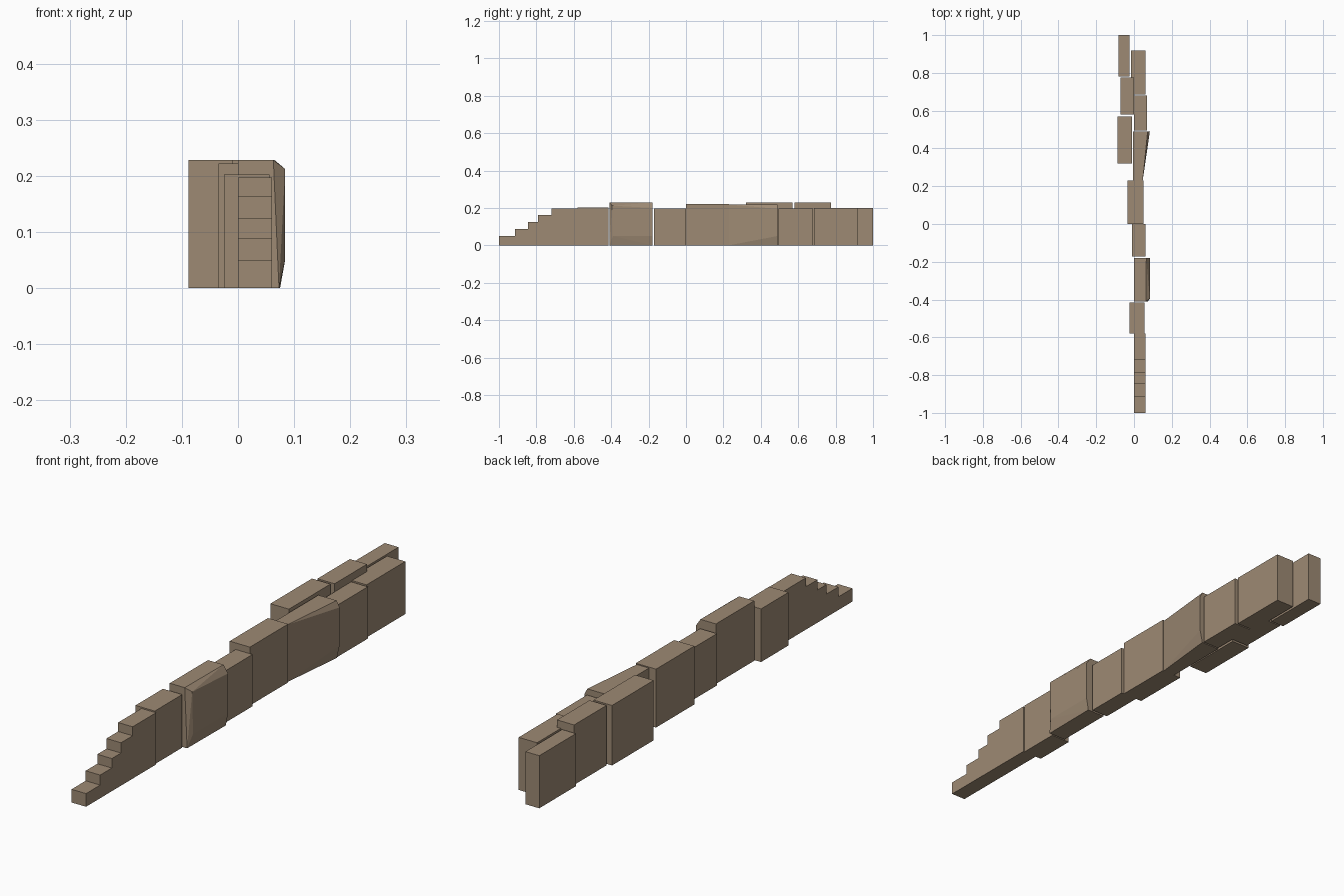
import bpy
import bmesh

cube = bpy.data.objects.get("Cube")
if cube:
    bpy.data.objects.remove(cube, do_unlink=True)

stone = bpy.data.materials.new("brown_stone")
colour = (0.34, 0.254, 0.174, 1.0)
stone.diffuse_color = colour
stone.use_nodes = True
stone.node_tree.nodes["Principled BSDF"].inputs["Base Color"].default_value = colour


def finish(name, bm):
    bmesh.ops.recalc_face_normals(bm, faces=bm.faces)
    mesh = bpy.data.meshes.new(name)
    bm.to_mesh(mesh)
    bm.free()
    mesh.materials.append(stone)
    obj = bpy.data.objects.new(name, mesh)
    bpy.context.collection.objects.link(obj)
    return obj


def block(name, x0, x1, y0, y1, top):
    """Plain box standing on the ground."""
    bm = bmesh.new()
    bmesh.ops.create_cube(bm, size=1)
    for v in bm.verts:
        v.co = (x1 if v.co.x > 0 else x0,
                y1 if v.co.y > 0 else y0,
                top if v.co.z > 0 else 0)
    return finish(name, bm)


def rough_block(name, points):
    """Irregular stone: the hull of its corner points."""
    bm = bmesh.new()
    verts = [bm.verts.new(p) for p in points]
    bmesh.ops.convex_hull(bm, input=verts)
    bmesh.ops.dissolve_limit(bm, angle_limit=0.01, verts=bm.verts, edges=bm.edges)
    return finish(name, bm)


# Stepped end: a side profile pushed across the wall
steps = [(-1, .05), (-.915, .088), (-.845, .124), (-.79, .163), (-.72, .197)]
end = -.58
profile = [(-1, 0)]
for i, (y, z) in enumerate(steps):
    following = steps[i + 1][0] if i + 1 < len(steps) else end
    profile += [(y, z), (following, z)]
profile.append((end, 0))
bm = bmesh.new()
face = bm.faces.new([bm.verts.new((0, y, z)) for y, z in profile])
side = bmesh.ops.extrude_face_region(bm, geom=[face])
bmesh.ops.translate(bm, vec=(.061, 0, 0),
                    verts=[g for g in side["geom"] if isinstance(g, bmesh.types.BMVert)])
finish("stepped_end", bm)

# Plain blocks of the main row
block("front_block", -.025, .056, -.58, -.415, .202)
block("middle_block", -.01, .061, -.172, 0, .197)
block("tall_block", -.035, .05, 0, .23, .222)
block("rear_block", 0, .07, .495, .68, .197)
block("last_block", -.016, .061, .685, .918, .2)

# Offset row behind
block("offset_block_front", -.088, -.01, .32, .57, .228)
block("offset_block_middle", -.072, 0, .58, .775, .228)
block("offset_block_rear", -.083, -.025, .78, 1, .2)

# Bulging block with a worn front corner
f, b = -.41, -.18
rough_block("bulging_block", [
    (0, f, 0), (0, b, 0), (0, f, .228), (0, b, .228),
    (.063, f, .228), (.065, b, .228), (.073, f, 0), (.075, b, 0),
    (.084, f + .015, .212), (.084, b, .2),
    (.084, f + .02, .05), (.084, b, .05)])

# Flaring block that widens toward the rear
f, b = .23, .49
rough_block("flaring_block", [
    (-.005, f, 0), (-.005, b, 0), (-.005, f, .218), (-.005, b, .218),
    (.046, f, 0), (.046, f, .218), (.073, b, 0), (.072, b, .218),
    (.084, b, .195), (.084, b, .05)])
